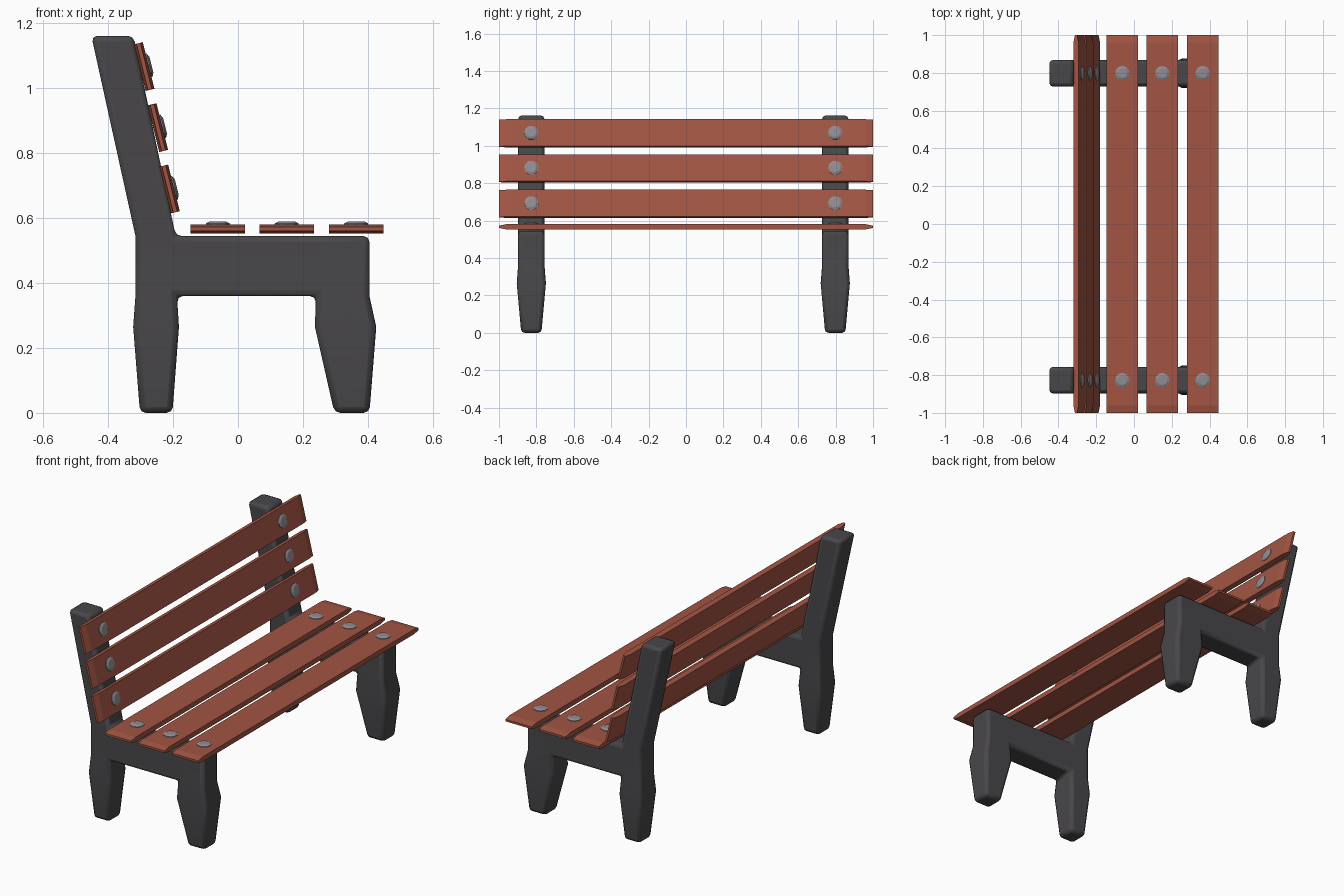
import bpy, bmesh, math
from mathutils import Matrix

if "Cube" in bpy.data.objects:
    bpy.data.objects.remove(bpy.data.objects["Cube"])

FRAME_Y = (0.798, -0.827)


def material(name, rgb):
    m = bpy.data.materials.new(name)
    m.diffuse_color = (*rgb, 1)
    m.use_nodes = True
    m.node_tree.nodes["Principled BSDF"].inputs["Base Color"].default_value = m.diffuse_color
    return m


dark = material("dark_iron", (0.065, 0.062, 0.067))
wood = material("red_wood", (0.36, 0.09, 0.055))
steel = material("bolt_steel", (0.28, 0.26, 0.29))


def finish(name, bm, mat):
    bmesh.ops.recalc_face_normals(bm, faces=bm.faces)
    me = bpy.data.meshes.new(name)
    bm.to_mesh(me)
    bm.free()
    me.materials.append(mat)
    ob = bpy.data.objects.new(name, me)
    bpy.context.collection.objects.link(ob)
    return ob


# Side frame: x, z and half thickness of each profile point
POINTS = {
    "top_b": (-.452, 1.162, .07), "top_f": (-.322, 1.162, .07),
    "post_b": (-.316, .545, .07), "post_f": (-.192, .545, .07),
    "hub_b": (-.316, .36, .07), "hub_f": (-.188, .36, .07),
    "seat_m": (.24, .545, .07), "beam_m": (.24, .36, .07),
    "seat_f": (.405, .545, .07), "beam_f": (.405, .36, .07),
    "bknee_b": (-.323, .265, .078), "bknee_f": (-.182, .265, .078),
    "fknee_b": (.237, .265, .078), "fknee_f": (.426, .265, .078),
    "bfoot_b": (-.302, .005, .054), "bfoot_f": (-.202, .005, .054),
    "ffoot_b": (.297, .005, .054), "ffoot_f": (.405, .005, .054),
}
PATCHES = [
    "top_b top_f post_f post_b", "post_b post_f hub_f hub_b",
    "post_f seat_m beam_m hub_f", "seat_m seat_f beam_f beam_m",
    "hub_b hub_f bknee_f bknee_b", "bknee_b bknee_f bfoot_f bfoot_b",
    "beam_m beam_f fknee_f fknee_b", "fknee_b fknee_f ffoot_f ffoot_b",
]


def frame(name, y):
    bm = bmesh.new()
    sides = [{k: bm.verts.new((x, y + s * h, z)) for k, (x, z, h) in POINTS.items()}
             for s in (-1, 1)]
    edges = {}
    for patch in PATCHES:
        keys = patch.split()
        for side in sides:
            bm.faces.new([side[k] for k in keys])
        for a, b in zip(keys, keys[1:] + keys[:1]):
            edges.setdefault(frozenset((a, b)), []).append((a, b))
    # Rim faces on outline edges only
    for uses in edges.values():
        if len(uses) == 1:
            a, b = uses[0]
            bm.faces.new((sides[0][a], sides[0][b], sides[1][b], sides[1][a]))
    # Rounded feet
    for v in bm.verts:
        v.co.z = 0 if v.co.z < .01 else v.co.z
    ob = finish(name, bm, dark)
    bev = ob.modifiers.new("bevel", "BEVEL")
    bev.width = 0.018
    bev.segments = 2
    bev.limit_method = "ANGLE"
    bev.angle_limit = math.radians(40)
    bpy.context.view_layer.objects.active = ob
    ob.select_set(True)
    bpy.ops.object.shade_smooth_by_angle(angle=math.radians(30))
    ob.select_set(False)


# Plank with its two bolts, placed by a tilt about y
def slat(name, x, z, width, tilt):
    mat = Matrix.Translation((x, 0, z)) @ Matrix.Rotation(tilt, 4, "Y")
    bm = bmesh.new()
    prof = [(-1, -.006), (-.96, -.014), (.96, -.014), (1, -.006),
            (1, .006), (.96, .014), (-.96, .014), (-1, .006)]
    rings = [[bm.verts.new((s * width / 2, y, h)) for y, h in prof] for s in (-1, 1)]
    for r in rings:
        bm.faces.new(r)
    for i in range(8):
        j = (i + 1) % 8
        bm.faces.new((rings[0][i], rings[0][j], rings[1][j], rings[1][i]))
    bm.transform(mat)
    finish(name, bm, wood)

    # Domed bolt heads
    bm = bmesh.new()
    for y in FRAME_Y:
        for r1, r2, z0, z1 in ((.039, .039, -.01, .017), (.039, .026, .017, .023)):
            bmesh.ops.create_cone(bm, cap_ends=True, segments=10, radius1=r1, radius2=r2,
                                  depth=z1 - z0,
                                  matrix=mat @ Matrix.Translation((0, y, (z0 + z1) / 2)))
    finish(name + "_bolts", bm, steel)


for label, y in zip(("left", "right"), FRAME_Y):
    frame(label + "_side_frame", y)

for i, x in enumerate((-.062, .150, .364)):
    slat(f"seat_slat_{i + 1}", x, .567, .168, 0)

for i, (x, z) in enumerate(((-.289, 1.067), (-.247, .879), (-.211, .690))):
    slat(f"back_slat_{i + 1}", x, z, .148, math.radians(76))
